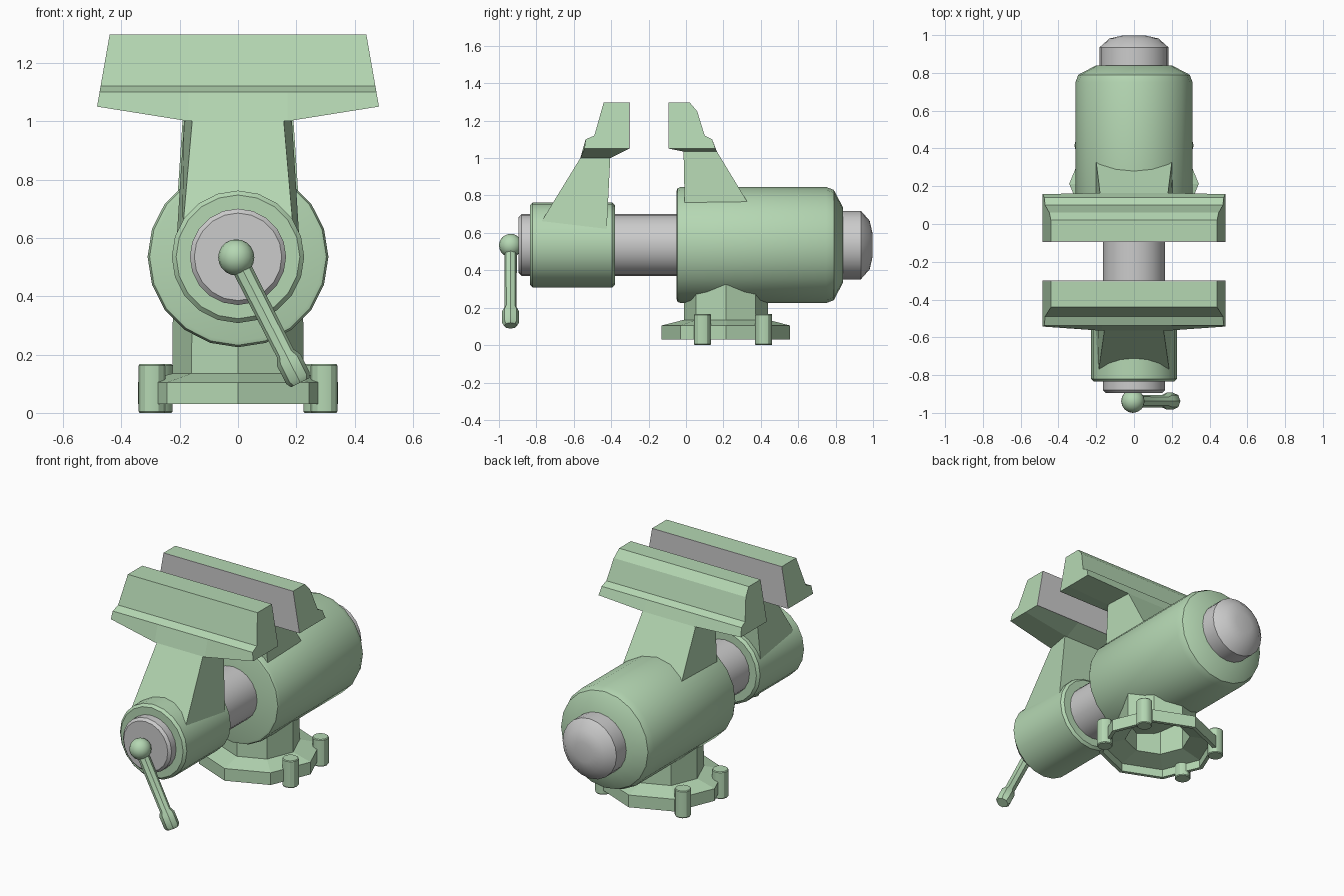
import bpy, bmesh, math
from mathutils import Matrix, Vector

if "Cube" in bpy.data.objects:
    bpy.data.objects.remove(bpy.data.objects["Cube"])

green = bpy.data.materials.new("green_paint")
green.diffuse_color = (0.46, 0.68, 0.45, 1)
green.use_nodes = True
green.node_tree.nodes["Principled BSDF"].inputs["Base Color"].default_value = green.diffuse_color


def finish(bm, name, mat, smooth=None):
    bmesh.ops.recalc_face_normals(bm, faces=bm.faces[:])
    me = bpy.data.meshes.new(name)
    bm.to_mesh(me)
    bm.free()
    ob = bpy.data.objects.new(name, me)
    bpy.context.collection.objects.link(ob)
    if mat:
        me.materials.append(mat)
    if smooth:
        bpy.ops.object.select_all(action='DESELECT')
        ob.select_set(True)
        bpy.context.view_layer.objects.active = ob
        bpy.ops.object.shade_smooth_by_angle(angle=math.radians(smooth))
    return ob


def lathe(name, profile, matrix, seg=20, mat=green, smooth=30, closed=False):
    """Revolve (radius, height) pairs around local z, then place by matrix."""
    bm = bmesh.new()
    rings = [[bm.verts.new((r * math.cos(2 * math.pi * i / seg),
                            r * math.sin(2 * math.pi * i / seg), h))
              for i in range(seg)] for r, h in profile]
    pairs = list(zip(rings, rings[1:]))
    if closed:
        pairs.append((rings[-1], rings[0]))
    else:
        bm.faces.new(rings[0])
        bm.faces.new(rings[-1])
    for a, b in pairs:
        for i in range(seg):
            j = (i + 1) % seg
            bm.faces.new((a[i], a[j], b[j], b[i]))
    bm.transform(matrix)
    return finish(bm, name, mat, smooth)


def loft(name, sections, mat=green):
    """Skin matching closed sections and cap both ends."""
    bm = bmesh.new()
    rows = [[bm.verts.new(p) for p in s] for s in sections]
    n = len(rows[0])
    for a, b in zip(rows, rows[1:]):
        for i in range(n):
            j = (i + 1) % n
            bm.faces.new((a[i], a[j], b[j], b[i]))
    bm.faces.new(rows[0])
    bm.faces.new(rows[-1])
    return finish(bm, name, mat)


# Barrel, slide and screw bar along the y axis
along_y = Matrix.Translation((0, 0, 0.535)) @ Matrix.Rotation(-math.pi / 2, 4, 'X')
lathe("main_body", [(0.29, -0.05), (0.303, -0.046), (0.31, -0.03), (0.31, 0.75),
                    (0.295, 0.79), (0.2, 0.84)], along_y)
lathe("front_collar", [(0.212, -0.835), (0.227, -0.82), (0.227, -0.395),
                       (0.212, -0.38)], along_y)
lathe("slide_bar", [(0.15, -0.895), (0.165, -0.88), (0.165, 0.0)], along_y, mat=None)
lathe("rear_plug", [(0.183, 0.8), (0.183, 0.935), (0.13, 0.982), (0.06, 0.998)],
      along_y, mat=None)


# Jaws: tapered bars with a sloping underside
def half_width(z):
    return 0.44 + (1.297 - z) * 0.175


def jaw(name, outer, inner_low, face_y):
    def section(s, pts, wide):
        return [(s * (half_width(z) if wide else 0.17), y, z) for y, z in pts]
    low = outer[:-3] + inner_low + outer[-1:]
    loft(name, [section(-1, outer, True), section(-1, low, False),
                section(1, low, False), section(1, outer, True)])
    # grey gripping face
    y0 = outer[0][0]
    corners = [(-1, 1.05), (1, 1.05), (1, 1.297), (-1, 1.297)]
    loft(name + "_face", [[(s * half_width(z), y, z) for s, z in corners]
                          for y in (y0, face_y)], None)


jaw("front_jaw", [(-0.304, 1.297), (-0.44, 1.297), (-0.49, 1.12), (-0.537, 1.10),
                  (-0.543, 1.05), (-0.405, 1.05), (-0.304, 1.05)],
    [(-0.565, 1.0), (-0.405, 1.0)], -0.30)
jaw("rear_jaw", [(-0.09, 1.297), (0.02, 1.297), (0.06, 1.25), (0.10, 1.12),
                 (0.14, 1.10), (0.158, 1.05), (-0.013, 1.05), (-0.09, 1.05)],
    [(0.165, 1.035), (-0.013, 1.035)], -0.094)


# Necks joining the jaws to the barrel parts
def neck(name, *levels):
    loft(name, [[(-wa, ya, z), (wa, ya, z), (wb, yb, z), (-wb, yb, z)]
                for z, ya, wa, yb, wb in levels])


neck("front_neck", (1.0, -0.565, 0.157, -0.405, 0.185), (0.6, -0.81, 0.192, -0.425, 0.21))
neck("rear_neck", (1.035, -0.013, 0.188, 0.165, 0.18), (0.7, -0.006, 0.21, 0.368, 0.205))

# Octagonal hollow base with pedestal
lathe("base", [(0.343, 0.03), (0.343, 0.105), (0.225, 0.135), (0.223, 0.4),
               (0.19, 0.4), (0.19, 0.11), (0.32, 0.08), (0.32, 0.03)],
      Matrix.Translation((0, 0.213, 0)), seg=8, smooth=None, closed=True)

# Bolts around the base
for s in (-1, 1):
    for x, y in ((0.295, 0.088), (0.27, 0.415)):
        lathe("base_bolt", [(0.042, 0.0), (0.046, 0.005), (0.046, 0.162), (0.042, 0.167)],
              Matrix.Translation((s * x, y, 0)), seg=12)

# Turning handle with ball and grip
pivot = Vector((-0.006, -0.938, 0.533))
direction = Vector((0.219, 0, -0.428))
lathe("handle", [(0.034, 0.0), (0.032, 0.37), (0.045, 0.395), (0.045, 0.465), (0.035, 0.482)],
      Matrix.Translation(pivot) @ direction.to_track_quat('Z', 'Y').to_matrix().to_4x4(), seg=8)
bm = bmesh.new()
bmesh.ops.create_uvsphere(bm, u_segments=16, v_segments=10, radius=0.062,
                          matrix=Matrix.Translation(pivot))
finish(bm, "handle_ball", green, 40)
